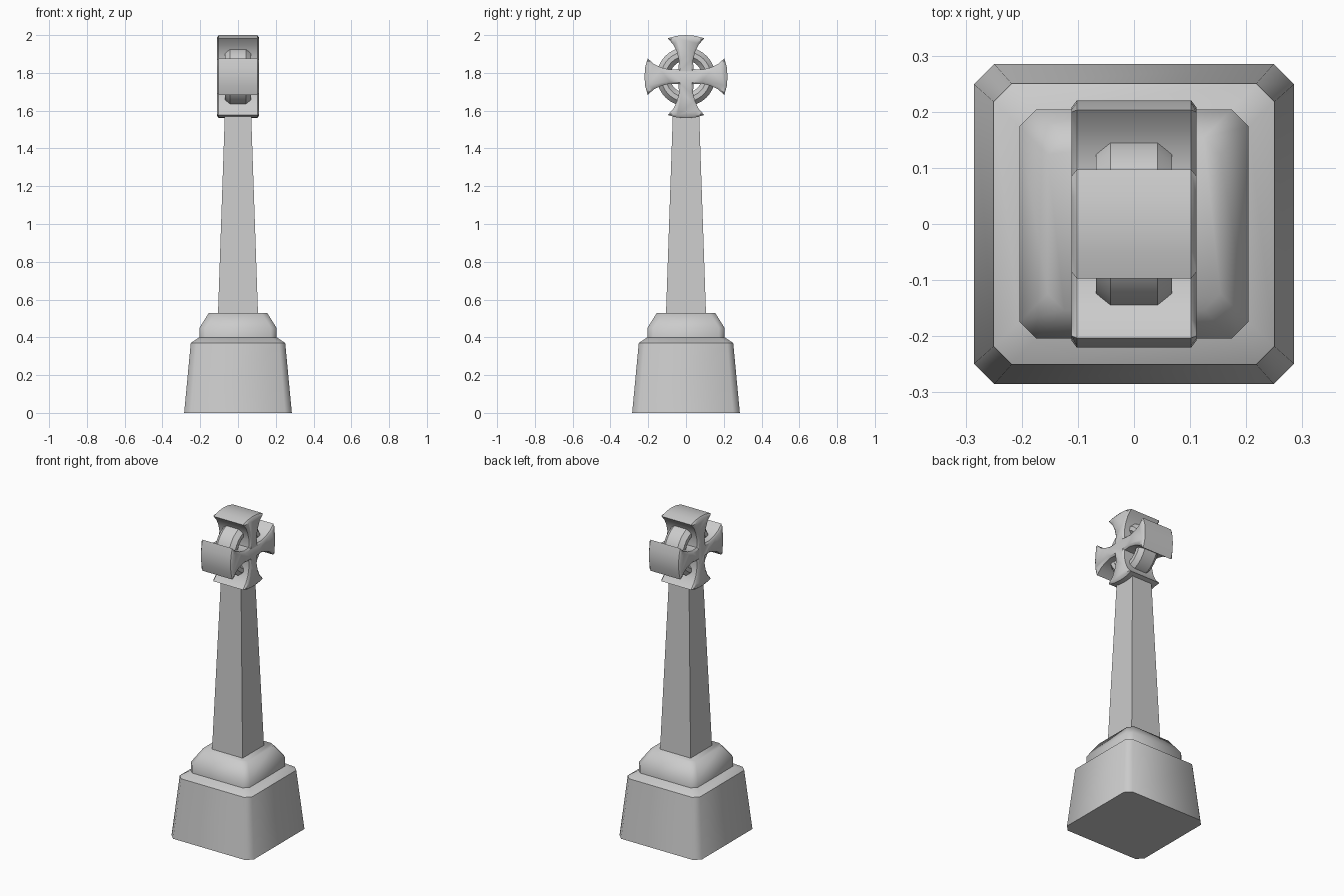
import bpy, bmesh, math

if "Cube" in bpy.data.objects:
    bpy.data.objects.remove(bpy.data.objects["Cube"])


def finish(name, bm, angle=50):
    bmesh.ops.recalc_face_normals(bm, faces=bm.faces)
    mesh = bpy.data.meshes.new(name)
    bm.to_mesh(mesh)
    bm.free()
    obj = bpy.data.objects.new(name, mesh)
    bpy.context.collection.objects.link(obj)
    bpy.context.view_layer.objects.active = obj
    obj.select_set(True)
    bpy.ops.object.shade_smooth_by_angle(angle=math.radians(angle))
    obj.select_set(False)
    return obj


def square(h, c):
    """Square outline of half-width h with corners cut by c."""
    if c == 0:
        return [(h, h), (-h, h), (-h, -h), (h, -h)]
    k = h - c
    return [(h, k), (k, h), (-k, h), (-h, k), (-h, -k), (-k, -h), (k, -h), (h, -k)]


def stack(name, levels, angle=50):
    """Loft square sections given as (z, half width, corner cut)."""
    bm = bmesh.new()
    rings = [[bm.verts.new((x, y, z)) for x, y in square(h, c)] for z, h, c in levels]
    for a, b in zip(rings, rings[1:]):
        n = len(a)
        for i in range(n):
            bm.faces.new((a[i], a[(i + 1) % n], b[(i + 1) % n], b[i]))
    bm.faces.new(rings[0])
    bm.faces.new(rings[-1])
    return finish(name, bm, angle)


# Plinth, stepped collar and tapering shaft
stack("plinth", [(0, 0.285, 0.036), (0.37, 0.25, 0.032), (0.40, 0.205, 0.03)])
stack("collar", [(0.39, 0.204, 0.03), (0.45, 0.204, 0.03), (0.53, 0.154, 0.03)])
stack("shaft", [(0.52, 0.106, 0), (1.60, 0.069, 0)], 30)

# Cross head: one flared arm outline turned four times, then extruded in x
CENTRE = 1.78
half_arm = [(0.037, 0.085), (0.048, 0.13), (0.067, 0.17), (0.097, 0.203), (0.05, 0.216)]
arm = [(0.04, 0.04)] + half_arm + [(0, 0.22)] + [(-y, z) for y, z in reversed(half_arm)]
outline = []
for q in range(4):
    c, s = round(math.cos(q * math.pi / 2)), round(math.sin(q * math.pi / 2))
    outline += [(y * c - z * s, y * s + z * c) for y, z in arm]
bm = bmesh.new()
front = bm.faces.new([bm.verts.new((-0.102, y, z + CENTRE)) for y, z in outline])
back = bm.faces.new([bm.verts.new((0.102, y, z + CENTRE)) for y, z in outline])
n = len(outline)
fv, bv = list(front.verts), list(back.verts)
for i in range(n):
    j = (i + 1) % n
    bm.faces.new((fv[i], fv[j], bv[j], bv[i]))
bmesh.ops.recalc_face_normals(bm, faces=bm.faces)
bmesh.ops.inset_individual(bm, faces=[front, back], thickness=0.012, depth=0.009)
finish("cross_head", bm, 40)

# Ring joining the arms, with a chamfered cross-section (x, radius)
section = [(-0.042, 0.155), (0.042, 0.155), (0.068, 0.132), (0.068, 0.108),
           (0.042, 0.085), (-0.042, 0.085), (-0.068, 0.108), (-0.068, 0.132)]
SEG = 32
bm = bmesh.new()
loops = []
for k in range(SEG):
    a = 2 * math.pi * k / SEG
    loops.append([bm.verts.new((x, r * math.cos(a), CENTRE + r * math.sin(a)))
                  for x, r in section])
for k in range(SEG):
    a, b = loops[k], loops[(k + 1) % SEG]
    for i in range(8):
        j = (i + 1) % 8
        bm.faces.new((a[i], a[j], b[j], b[i]))
finish("ring", bm, 35)
